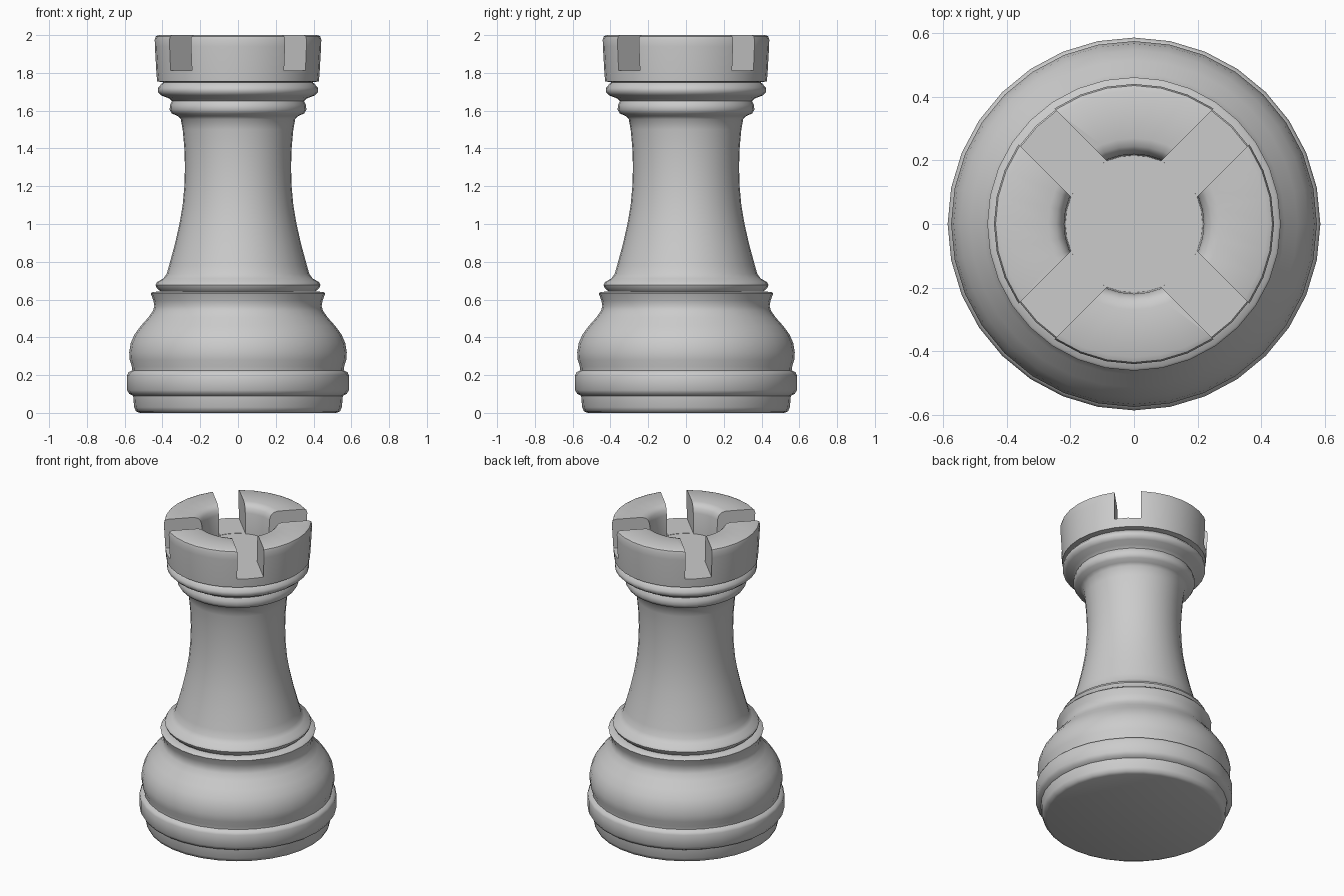
import bpy, bmesh, math
from mathutils import Matrix, Vector

# Turned profile (radius, height) from the bottom centre to the cup floor centre
PROFILE = [
    (0, 0), (0.52, 0), (0.54, 0.008), (0.55, 0.03), (0.555, 0.09),
    (0.575, 0.10), (0.587, 0.12), (0.587, 0.20), (0.58, 0.215), (0.56, 0.225),
    (0.562, 0.245), (0.573, 0.28), (0.576, 0.32), (0.568, 0.37), (0.548, 0.415),
    (0.515, 0.46), (0.475, 0.505), (0.45, 0.54), (0.443, 0.565), (0.448, 0.595),
    (0.462, 0.632), (0.455, 0.64), (0.41, 0.643),
    (0.43, 0.66), (0.437, 0.677), (0.428, 0.693), (0.395, 0.712), (0.378, 0.735),
    (0.365, 0.78), (0.335, 0.89), (0.31, 1.0), (0.293, 1.1), (0.284, 1.2),
    (0.281, 1.3), (0.284, 1.4), (0.293, 1.5), (0.303, 1.555), (0.32, 1.572),
    (0.35, 1.585), (0.362, 1.605), (0.36, 1.63), (0.35, 1.65), (0.365, 1.665),
    (0.405, 1.68), (0.424, 1.698), (0.424, 1.72), (0.405, 1.742), (0.395, 1.75),
    (0.428, 1.755), (0.432, 1.80), (0.44, 1.94), (0.441, 1.975), (0.436, 1.993),
    (0.42, 2.0), (0.27, 2.0), (0.245, 1.993), (0.228, 1.975), (0.22, 1.945),
    (0.216, 1.81), (0, 1.81),
]
SEGMENTS = 32


def add_object(name, bm):
    mesh = bpy.data.meshes.new(name)
    bm.to_mesh(mesh)
    bm.free()
    obj = bpy.data.objects.new(name, mesh)
    bpy.context.collection.objects.link(obj)
    return obj


# Lathed rook body
bm = bmesh.new()
verts = [bm.verts.new((r, 0, z)) for r, z in PROFILE]
edges = [bm.edges.new(pair) for pair in zip(verts, verts[1:])]
bmesh.ops.spin(bm, geom=verts + edges, cent=(0, 0, 0), axis=(0, 0, 1),
               angle=math.tau, steps=SEGMENTS, use_duplicate=False)
bmesh.ops.remove_doubles(bm, verts=bm.verts, dist=0.0005)
bmesh.ops.recalc_face_normals(bm, faces=bm.faces)
rook = add_object("rook_body", bm)

# Four diagonal slots through the crown
bm = bmesh.new()
for i in range(4):
    bmesh.ops.create_cube(bm, size=1, matrix=(
        Matrix.Rotation(math.radians(45 + 90 * i), 4, 'Z')
        @ Matrix.Translation(Vector((0.375, 0, 1.962)))
        @ Matrix.Diagonal((0.45, 0.16, 0.3, 1))))
cutter = add_object("slot_cutter", bm)
cutter.hide_render = True

cut = rook.modifiers.new("slots", 'BOOLEAN')
cut.operation = 'DIFFERENCE'
cut.solver = 'EXACT'
cut.object = cutter
bpy.context.view_layer.objects.active = rook
rook.select_set(True)
bpy.ops.object.modifier_apply(modifier=cut.name)
bpy.data.objects.remove(cutter)

# Smooth shading that keeps the slot edges crisp
bpy.ops.object.shade_smooth_by_angle(angle=math.radians(50))
